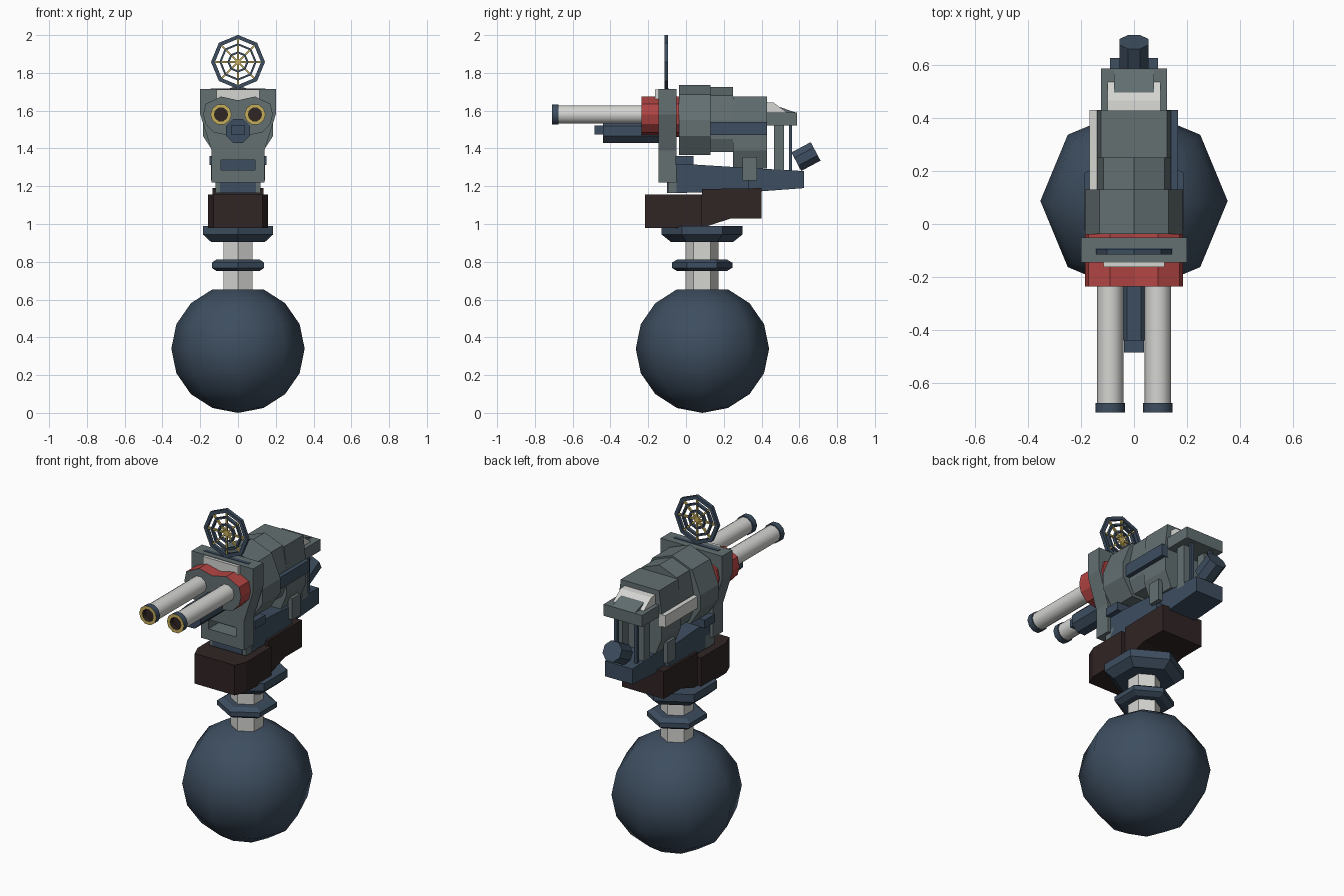
import bpy, bmesh, math
from mathutils import Matrix, Vector

if "Cube" in bpy.data.objects:
    bpy.data.objects.remove(bpy.data.objects["Cube"])

def material(name, r, g, b):
    m = bpy.data.materials.new(name)
    m.diffuse_color = (r, g, b, 1)
    m.use_nodes = True
    m.node_tree.nodes["Principled BSDF"].inputs["Base Color"].default_value = m.diffuse_color
    return m

BLUE = material("slate_blue", .047, .075, .115)
GREY = material("grey_green", .125, .16, .167)
WHITE = material("off_white", .66, .66, .64)
RED = material("red", .45, .06, .058)
GOLD = material("gold", .56, .42, .10)
BROWN = material("dark_brown", .030, .018, .018)

def finish(name, bm, mats, smooth=None):
    bmesh.ops.recalc_face_normals(bm, faces=bm.faces)
    me = bpy.data.meshes.new(name)
    bm.to_mesh(me)
    bm.free()
    for m in mats:
        me.materials.append(m)
    if smooth:
        me.shade_smooth()
        me.set_sharp_from_angle(angle=math.radians(smooth))
    ob = bpy.data.objects.new(name, me)
    bpy.context.collection.objects.link(ob)
    return ob

def extrude(name, pts, axis, a, b, mat, half=False, cap=None):
    """Extrude a 2D profile along an axis from a to b; half = mirror it over x=0."""
    put = {'X': lambda p, t: (t, p[0], p[1]),
           'Y': lambda p, t: (p[0], t, p[1]),
           'Z': lambda p, t: (p[0], p[1], t)}[axis]
    bm = bmesh.new()
    lo = [bm.verts.new(put(p, a)) for p in pts]
    hi = [bm.verts.new(put(p, b)) for p in pts]
    first = bm.faces.new(lo)
    bm.faces.new(hi)
    for i in range(len(pts)):
        j = (i + 1) % len(pts)
        bm.faces.new((lo[i], lo[j], hi[j], hi[i]))
    if cap:
        first.material_index = 1
    if half:
        inner = [f for f in bm.faces if all(abs(v.co.x) < 1e-5 for v in f.verts)]
        bmesh.ops.delete(bm, geom=inner, context='FACES')
        geom = bm.verts[:] + bm.edges[:] + bm.faces[:]
        copy = bmesh.ops.duplicate(bm, geom=geom)['geom']
        for v in copy:
            if isinstance(v, bmesh.types.BMVert):
                v.co.x *= -1
        bmesh.ops.remove_doubles(bm, verts=bm.verts, dist=1e-5)
    return finish(name, bm, [mat] + ([cap] if cap else []))

def box(name, x0, x1, y0, y1, z0, z1, mat):
    return extrude(name, [(x0, y0), (x1, y0), (x1, y1), (x0, y1)], 'Z', z0, z1, mat)

def lathe(name, prof, n, loc, mats, rx=0, phase=0, smooth=None):
    """Turn a (radius, height) profile; one material per segment, closed with caps."""
    bm = bmesh.new()
    M = Matrix.Translation(loc) @ Matrix.Rotation(math.radians(rx), 4, 'X')
    rings = []
    for r, h in prof:
        rings.append([bm.verts.new(M @ Vector((r * math.cos(t), r * math.sin(t), h)))
                      for t in (math.radians(phase) + i * math.tau / n for i in range(n))])
    for k in range(len(rings) - 1):
        for i in range(n):
            j = (i + 1) % n
            f = bm.faces.new((rings[k][i], rings[k][j], rings[k + 1][j], rings[k + 1][i]))
            f.material_index = min(k, len(mats) - 1)
    bm.faces.new(rings[0])
    bm.faces.new(rings[-1]).material_index = len(mats) - 1
    return finish(name, bm, mats, smooth)

# Ball foot with a flat top, and the hexagonal neck
bm = bmesh.new()
bmesh.ops.create_uvsphere(bm, u_segments=8, v_segments=8, radius=1)
bmesh.ops.dissolve_verts(bm, verts=[v for v in bm.verts if v.co.z > .99])
bmesh.ops.transform(bm, verts=bm.verts,
                    matrix=Matrix.Translation((0, .087, .34)) @ Matrix.Diagonal((.353, .353, .34, 1)))
finish("ball_foot", bm, [BLUE], 50)
C = (0, .085, 0)
lathe("neck_column", [(.088, .62), (.088, .93)], 6, C, [WHITE], phase=90)
lathe("neck_ring", [(.13, .75), (.16, .768), (.16, .795), (.13, .813)], 6, C, [BLUE], phase=90)
lathe("neck_collar", [(.165, .905), (.215, .945), (.215, .99)], 6, C, [BLUE], phase=90)

# Dark swivel base
extrude("base_front", [(0, -.217), (.13, -.217), (.158, -.15), (.158, .085), (0, .085)],
        'Z', .98, 1.157, BROWN, half=True)
extrude("base_rear", [(.085, .98), (.24, 1.03), (.4, 1.03), (.4, 1.19), (.085, 1.185)],
        'X', -.135, .135, BROWN)

# Cradle tray
extrude("tray_front", [(-.05, 1.165), (.33, 1.168), (.33, 1.297), (.04, 1.315), (-.05, 1.315)],
        'X', -.12, .12, BLUE)
extrude("tray_rear", [(.33, 1.168), (.625, 1.19), (.625, 1.28), (.33, 1.297)],
        'X', -.09, .09, BLUE)
box("tray_front_block", -.15, .15, -.055, .04, 1.312, 1.36, BLUE)
box("tray_mount", -.12, .12, -.095, -.01, 1.163, 1.24, GREY)
box("tray_nose", -.095, .095, -.10, -.05, 1.165, 1.225, BLUE)

# Front shield with a window, slot and white trim
extrude("front_shield", [(0, 1.715), (.2, 1.715), (.2, 1.58), (.14, 1.39), (.14, 1.22),
                         (0, 1.22), (0, 1.285), (.09, 1.285), (.09, 1.34), (0, 1.34)],
        'Y', -.145, -.05, GREY, half=True)
box("shield_slot", -.145, .145, -.112, -.09, 1.69, 1.718, BLUE)
box("shield_trim", -.115, .115, -.163, -.145, 1.63, 1.712, WHITE)

# Red barrel housing with a grey face
extrude("barrel_housing", [(0, 1.655), (.09, 1.675), (.172, 1.635), (.184, 1.58), (.172, 1.53),
                           (.13, 1.485), (0, 1.46)], 'Y', -.235, -.038, RED, half=True, cap=GREY)

# Twin barrels
for side, x in (("left", -.09), ("right", .09)):
    lathe(side + "_barrel", [(.05, 0), (.05, .46)], 10, (x, -.22, 1.58), [WHITE], rx=90, smooth=50)
    lathe(side + "_muzzle", [(.056, 0), (.056, .035), (.036, .035), (.036, .008)], 10,
          (x, -.675, 1.58), [BLUE, GOLD, BROWN], rx=90, smooth=50)
lathe("lower_tube", [(.068, 0), (.068, .30)], 8, (0, -.14, 1.492), [BLUE], rx=90, phase=22.5)
box("lower_tube_tip", -.037, .037, -.485, -.44, 1.475, 1.522, BLUE)

# Receiver body in three stepped sections
extrude("body_front", [(0, 1.735), (.13, 1.685), (.185, 1.55), (.185, 1.465), (.12, 1.365), (0, 1.365)],
        'Y', -.038, .13, GREY, half=True)
extrude("body_middle", [(0, 1.725), (.115, 1.68), (.14, 1.55), (.14, 1.45), (.11, 1.38), (0, 1.38)],
        'Y', .13, .25, GREY, half=True)
extrude("body_rear", [(0, 1.675), (.125, 1.675), (.14, 1.55), (.14, 1.39), (.1, 1.295), (0, 1.295)],
        'Y', .25, .428, GREY, half=True)
box("right_side_rail", .125, .165, .13, .43, 1.47, 1.54, BLUE)
box("left_side_rail", -.167, -.125, .13, .43, 1.47, 1.54, WHITE)

# Tail roof, its white cover and the struts below
box("tail_roof", -.125, .125, .428, .587, 1.522, 1.59, GREY)
extrude("tail_cover", [(.428, 1.59), (.428, 1.645), (.465, 1.642), (.535, 1.59)],
        'X', -.1, .1, WHITE)
extrude("tail_wedge", [(.45, 1.58), (.48, 1.625), (.587, 1.588), (.587, 1.58)],
        'X', -.075, .075, GREY)
for side, s in (("left", -1), ("right", 1)):
    a, b = sorted((s * .05, s * .09))
    box(side + "_tail_strut", a, b, .465, .52, 1.27, 1.53, GREY)
    a, b = sorted((s * .055, s * .075))
    box(side + "_thin_strut", a, b, .545, .562, 1.27, 1.53, BLUE)
    a, b = sorted((s * .115, s * .143))
    box(side + "_bracket", a, b, .3, .375, 1.23, 1.355, GREY)
lathe("rear_canister", [(.06, -.058), (.06, .058)], 8, (0, .635, 1.357), [BLUE],
      rx=-62, phase=22.5)

# Round lattice sight: octagonal rings and gold spokes
for i, (ro, ri) in enumerate(((.143, .122), (.099, .088), (.056, .045))):
    prof = [(ro, -.01), (ro, .01), (ri, .01), (ri, -.01)]
    bm = bmesh.new()
    M = Matrix.Translation((0, -.105, 1.858)) @ Matrix.Rotation(math.pi / 2, 4, 'X')
    loops = [[bm.verts.new(M @ Vector((r * math.cos(k * math.tau / 8), r * math.sin(k * math.tau / 8), h)))
              for k in range(8)] for r, h in prof]
    for p in range(4):
        A, B = loops[p], loops[(p + 1) % 4]
        for k in range(8):
            bm.faces.new((A[k], A[(k + 1) % 8], B[(k + 1) % 8], B[k]))
    finish("sight_ring_%d" % (i + 1), bm, [BLUE])
for k in range(4):
    ob = box("sight_spoke_%d" % (k + 1), -.128, .128, -.006, .006, -.005, .005, GOLD)
    if k % 2:   # diagonal spokes stop at the inner ring
        ob.data.transform(Matrix.Translation((0, 0, 0)))
    ob.data.transform(Matrix.Translation((0, -.105, 1.858)) @ Matrix.Rotation(k * math.pi / 4, 4, 'Y'))
